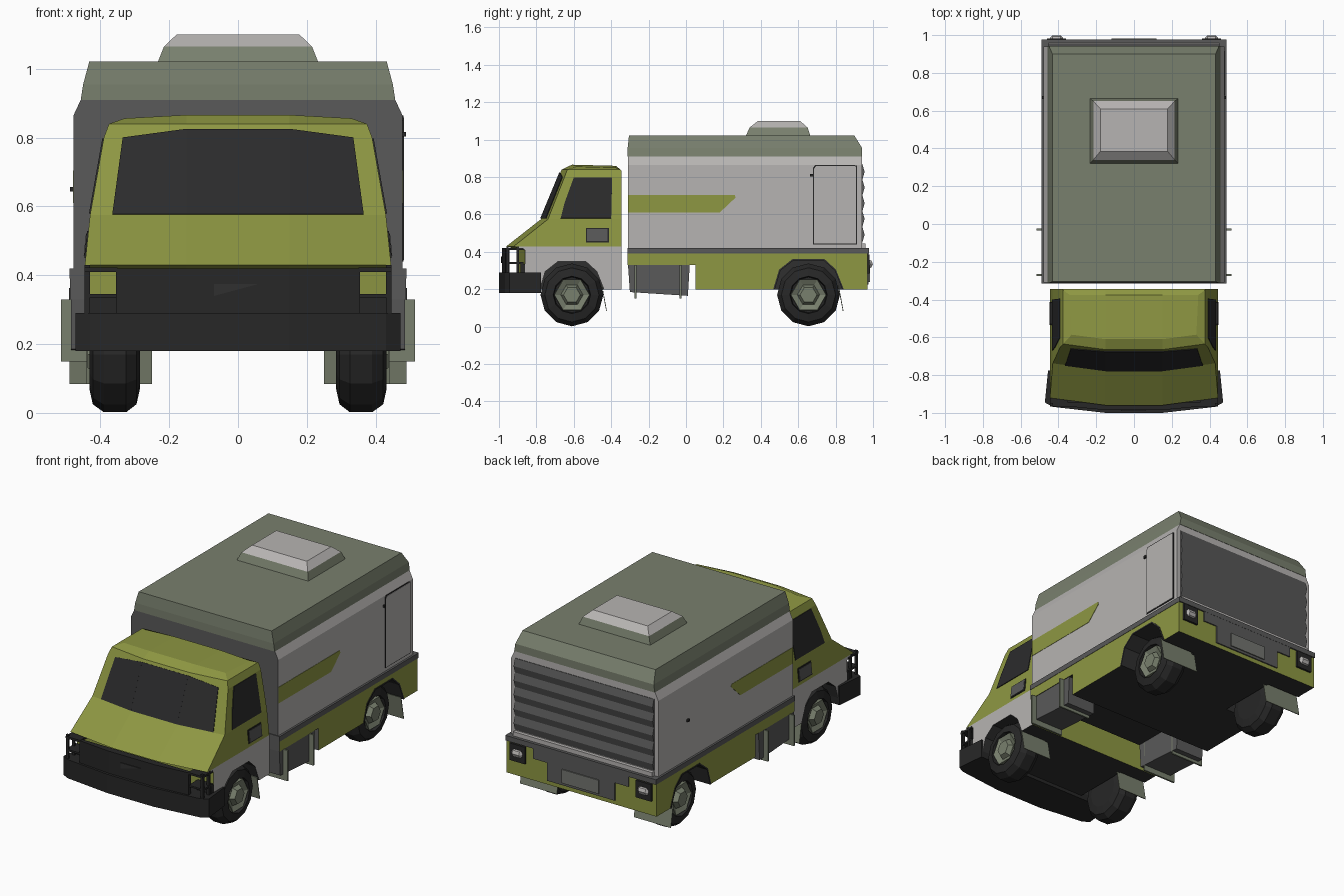
import bpy, bmesh, math
from mathutils import Vector

if "Cube" in bpy.data.objects:
    bpy.data.objects.remove(bpy.data.objects["Cube"])


def material(name, r, g, b):
    m = bpy.data.materials.new(name)
    m.use_nodes = True
    m.diffuse_color = (r, g, b, 1)
    m.node_tree.nodes["Principled BSDF"].inputs["Base Color"].default_value = (r, g, b, 1)
    return m


LIME = material("lime paint", .27, .31, .055)
LIGHT = material("light grey panel", .47, .455, .445)
SAGE = material("sage grey", .19, .215, .155)
GREY = material("dark grey", .1, .1, .1)
PLATE = material("mid grey plate", .17, .175, .16)
BLACK = material("black trim", .02, .02, .02)
UNDER = material("charcoal underside", .03, .03, .03)
GLASS = material("tinted glass", .024, .024, .025)


def finish(name, bm, mats, rule=None):
    """Make an object; rule(face) gives the material index."""
    bmesh.ops.recalc_face_normals(bm, faces=bm.faces)
    bm.normal_update()
    if rule:
        for f in bm.faces:
            f.material_index = rule(f)
    me = bpy.data.meshes.new(name)
    bm.to_mesh(me)
    bm.free()
    for m in mats:
        me.materials.append(m)
    ob = bpy.data.objects.new(name, me)
    bpy.context.collection.objects.link(ob)
    return ob


def prism_mesh(pts, a, b, axis="x"):
    """Extrude a 2D outline from a to b along x (y,z outline) or z (x,y outline)."""
    bm = bmesh.new()
    place = (lambda p, t: (t, p[0], p[1])) if axis == "x" else (lambda p, t: (p[0], p[1], t))
    f = bm.faces.new([bm.verts.new(place(p, a)) for p in pts])
    ext = bmesh.ops.extrude_face_region(bm, geom=[f])["geom"]
    move = Vector(place((0, 0), b - a))
    bmesh.ops.translate(bm, vec=move, verts=[v for v in ext if isinstance(v, bmesh.types.BMVert)])
    return bm


def prism(name, pts, a, b, mat, axis="x"):
    return finish(name, prism_mesh(pts, a, b, axis), [mat])


def box(name, x0, x1, y0, y1, z0, z1, mat):
    return prism(name, [(x0, y0), (x1, y0), (x1, y1), (x0, y1)], z0, z1, mat, "z")


def loft(name, rows, mats, rule=None):
    """Stack rectangles given as (z, half width, y0, y1)."""
    bm = bmesh.new()
    rings = [[bm.verts.new(p) for p in ((-w, a, z), (w, a, z), (w, b, z), (-w, b, z))]
             for z, w, a, b in rows]
    bm.faces.new(rings[0])
    bm.faces.new(rings[-1])
    for lo, hi in zip(rings, rings[1:]):
        for i in range(4):
            j = (i + 1) % 4
            bm.faces.new((lo[i], lo[j], hi[j], hi[i]))
    return finish(name, bm, mats, rule)


def plate(name, pts, mat, thick=.004):
    bm = bmesh.new()
    bm.faces.new([bm.verts.new(p) for p in pts])
    ob = finish(name, bm, [mat])
    mod = ob.modifiers.new("thickness", "SOLIDIFY")
    mod.thickness, mod.offset = thick, 0
    return ob


def lathe(name, rings, s, cy, cz, mat, n):
    """Closed rings (x, radius) around a wheel axle."""
    bm = bmesh.new()
    loops = [[bm.verts.new((s * x, cy + r * math.cos(math.tau * i / n), cz + r * math.sin(math.tau * i / n)))
              for i in range(n)] for x, r in rings]
    for lo, hi in zip(loops, loops[1:]):
        for i in range(n):
            j = (i + 1) % n
            bm.faces.new((lo[i], lo[j], hi[j], hi[i]))
    bm.faces.new(loops[0])
    bm.faces.new(loops[-1])
    return finish(name, bm, [mat])


AXLES = {"front": -.61, "rear": .655}
ARCH = [(-.18, .2), (-.15, .3), (-.08, .355), (.08, .355), (.14, .3), (.18, .2)]


def arch(cy, k=1.0):
    return [(cy + y * k, .2 + (z - .2) * k) for y, z in ARCH]


def in_arch(f, cy):
    c = f.calc_center_median()
    return abs(f.normal.x) < .5 and abs(c.y - cy) < .175 and .2 < c.z < .37


# Cab: side profile, sliced, then tapered and bowed
WIDTHS = [(.2, .445), (.43, .445), (.575, .43), (.8, .39), (.84, .375), (.866, .33)]


def half_width(z):
    for (z0, w0), (z1, w1) in zip(WIDTHS, WIDTHS[1:]):
        if z <= z1:
            return w0 + (w1 - w0) * (z - z0) / (z1 - z0)
    return WIDTHS[-1][1]


def bow(x, y, z):
    if y < -.6 and (z > .4 or y < -.85):
        y += .04 * min(1, max(0, (abs(x) - .15) / .3))
    return y


profile = [(-.9, .2)] + arch(AXLES["front"], .95) + [
    (-.345, .2), (-.345, .835), (-.375, .86), (-.61, .866), (-.665, .84),
    (-.775, .575), (-.96, .43), (-.9, .41)]
bm = prism_mesh(profile, -.445, .445)
cuts = [((0, 0, z), (0, 0, 1)) for z, w in WIDTHS[1:-1]] + [((x, 0, 0), (1, 0, 0)) for x in (-.15, .15)]
for co, no in cuts:
    bmesh.ops.bisect_plane(bm, geom=bm.verts[:] + bm.edges[:] + bm.faces[:], plane_co=co, plane_no=no)
for v in bm.verts:
    if abs(v.co.x) > .2:
        v.co.x = math.copysign(half_width(v.co.z), v.co.x)
    v.co.y = bow(*v.co)
    if abs(v.co.x) > .2 and v.co.z > .85:
        v.co.z -= .01


def cab_rule(f):
    c = f.calc_center_median()
    if in_arch(f, AXLES["front"]) or (f.normal.z < -.5 and c.z < .3):
        return 2
    return 1 if c.z < .43 and abs(f.normal.x) > .7 else 0


finish("cab", bm, [LIME, LIGHT, UNDER], cab_rule)


# Cab glass and vents
def screen_point(x, z):
    y = -.775 + (z - .575) * .11 / .265
    return (x, bow(x, y, z) - .004, z)


SCREEN = [(-.365, -.335, .8), (-.15, -.15, .825), (.15, .15, .825), (.365, .335, .8)]
for i, ((b0, t0, z0), (b1, t1, z1)) in enumerate(zip(SCREEN, SCREEN[1:])):
    plate(f"windscreen_{i}", [screen_point(b0, .578), screen_point(b1, .578),
                              screen_point(t1, z1), screen_point(t0, z0)], GLASS)
SIDES = (("left", 1), ("right", -1))
for side, s in SIDES:
    def on_cab(pts, lift=.002):
        return [(s * (half_width(z) + lift), y, z) for y, z in pts]
    plate(side + "_cab_window", on_cab([(-.67, .58), (-.4, .58), (-.395, .797), (-.6, .797), (-.65, .66)]), GLASS)
    for part, e, mat in (("frame", 0, BLACK), ("panel", .007, GREY)):
        plate(f"{side}_vent_{part}", on_cab([(-.535 + e, .45 + e), (-.412 - e, .45 + e), (-.412 - e, .528 - e),
                                             (-.535 + e, .528 - e)], .002 + e / 3), mat)
    # Headlight frame
    for i, y in enumerate((-.96, -.905)):
        box(f"{side}_headlight_post_{i}", s * .43, s * .446, y, y + .012, .29, .43, BLACK)
    box(side + "_headlight_top", s * .35, s * .446, -.965, -.87, .41, .422, BLACK)
    box(side + "_headlight_bar", s * .35, s * .446, -.96, -.87, .335, .345, BLACK)
    box(side + "_headlight_base", s * .35, s * .445, -.885, -.86, .29, .335, BLACK)

# Front bumper and grille
half = [(.15, -1), (.43, -.968), (.472, -.945), (.455, -.775)]
prism("front_bumper", half + [(-x, y) for x, y in reversed(half)], .18, .29, BLACK, "z")
half = [(.15, -.985), (.355, -.965), (.355, -.945)]
prism("grille", half + [(-x, y) for x, y in reversed(half)], .29, .42, BLACK, "z")
plate("grille_panel", [(-.07, -.987, .375), (.06, -.987, .375), (-.07, -.987, .34)], UNDER)

# Cargo box, roof and hatch
loft("cargo_box", [(.42, .478, -.31, .94), (.865, .478, -.31, .94), (.91, .457, -.31, .94)],
     [LIGHT, GREY], lambda f: int(f.normal.y < -.7))
loft("roof", [(.91, .457, -.312, .942), (.955, .45, -.312, .942), (1.022, .432, -.305, .9)], [SAGE])
loft("roof_hatch", [(1.02, .233, .32, .665), (1.065, .215, .34, .65), (1.1, .178, .385, .61)],
     [SAGE, LIGHT], lambda f: int(f.calc_center_median().z > 1.06))

# Lower body with rear wheel arches, belt and chassis
skirt = [(-.312, .33), (.05, .33), (.05, .2)] + arch(AXLES["rear"]) + [(.97, .2), (.97, .39), (-.312, .39)]


def skirt_rule(f):
    if in_arch(f, AXLES["rear"]) or f.normal.z < -.5:
        return 1
    return 2 if f.normal.y < -.5 else 0


finish("lower_body", prism_mesh(skirt, -.488, .488), [LIME, UNDER, GREY], skirt_rule)
box("belt", -.49, .49, -.314, .978, .39, .42, GREY)
box("rear_chassis", -.27, .27, .4, .9, .2, .38, UNDER)
box("front_chassis", -.27, .27, -.85, -.36, .2, .38, UNDER)

# Rear shutter with a pale sill
slats = [(.93, .45)]
for i in range(5):
    z = .45 + i * .084
    slats += [(.943, z), (.955, z + .042)]
prism("rear_shutter", slats + [(.943, .87), (.93, .87)], -.452, .452, GREY)
box("shutter_sill", -.452, .452, .93, .96, .42, .445, LIGHT)

# Rear bumper details
box("rear_band", -.31, .31, .96, .977, .33, .39, GREY)
box("rear_step", -.22, .22, .96, .977, .225, .33, GREY)
box("number_plate", -.12, .12, .96, .983, .24, .32, PLATE)

for side, s in SIDES:
    # Side stripe and handle
    plate(side + "_stripe", [(s * .4785, y, z) for y, z in
          ((-.309, .61), (-.309, .705), (.26, .705), (.265, .69), (.18, .61))], LIME, .003)
    hz = .81 if s > 0 else .65
    box(side + "_handle", s * .475, s * .488, .662, .678, hz - .007, hz + .007, BLACK)
    # Tail lights
    box(side + "_tail_light_frame", s * .36, s * .46, .96, .982, .285, .385, BLACK)
    lathe(side + "_tail_lamp", [(.375, .012), (.388, .026), (.432, .026), (.445, .012)], s, .973, .335, LIGHT, 8)
    # Fuel tank and its brackets
    prism(side + "_tank", [(-.31, .33), (-.3, .185), (.01, .165), (.02, .33)], s * .3, s * .485, GREY)
    for i, y in enumerate((-.27, -.03)):
        box(f"{side}_tank_bracket_{i}", s * .3, s * .515, y - .005, y + .005, .15, .33, SAGE)
    for end, cy in AXLES.items():
        name = f"{end}_{side}_"
        # Wheel
        lathe(name + "tyre", [(.285, .1), (.295, .145), (.325, .168), (.39, .168), (.422, .145), (.432, .1), (.4, .095)],
              s, cy, .17, BLACK, 12)
        lathe(name + "hub", [(.39, .097), (.428, .094), (.412, .06), (.438, .045)], s, cy, .17, SAGE, 6)
        # Mud flap
        x = .44 if end == "front" else .49
        plate(name + "mud_flap", [(s * .25, cy + .16, .22), (s * x, cy + .16, .22),
                                  (s * x, cy + .185, .085), (s * .25, cy + .185, .085)], SAGE)
    # Rear arch lip
    cy = AXLES["rear"]
    prism(side + "_arch_lip", arch(cy, 1.05) + arch(cy)[::-1], s * .45, s * .491, UNDER)

# Side door on the left with a dark seam
for name, e, x, mat in (("door_seam", 0, .479, BLACK), ("door_panel", .005, .481, LIGHT)):
    plate("left_" + name, [(x, y, z) for y, z in ((.68 + e, .44 + e), (.915 - e, .44 + e), (.915 - e, .86 - e),
                                                  (.9, .864 - e), (.69 + e, .864 - e), (.68 + e, .85 - e))], mat)
